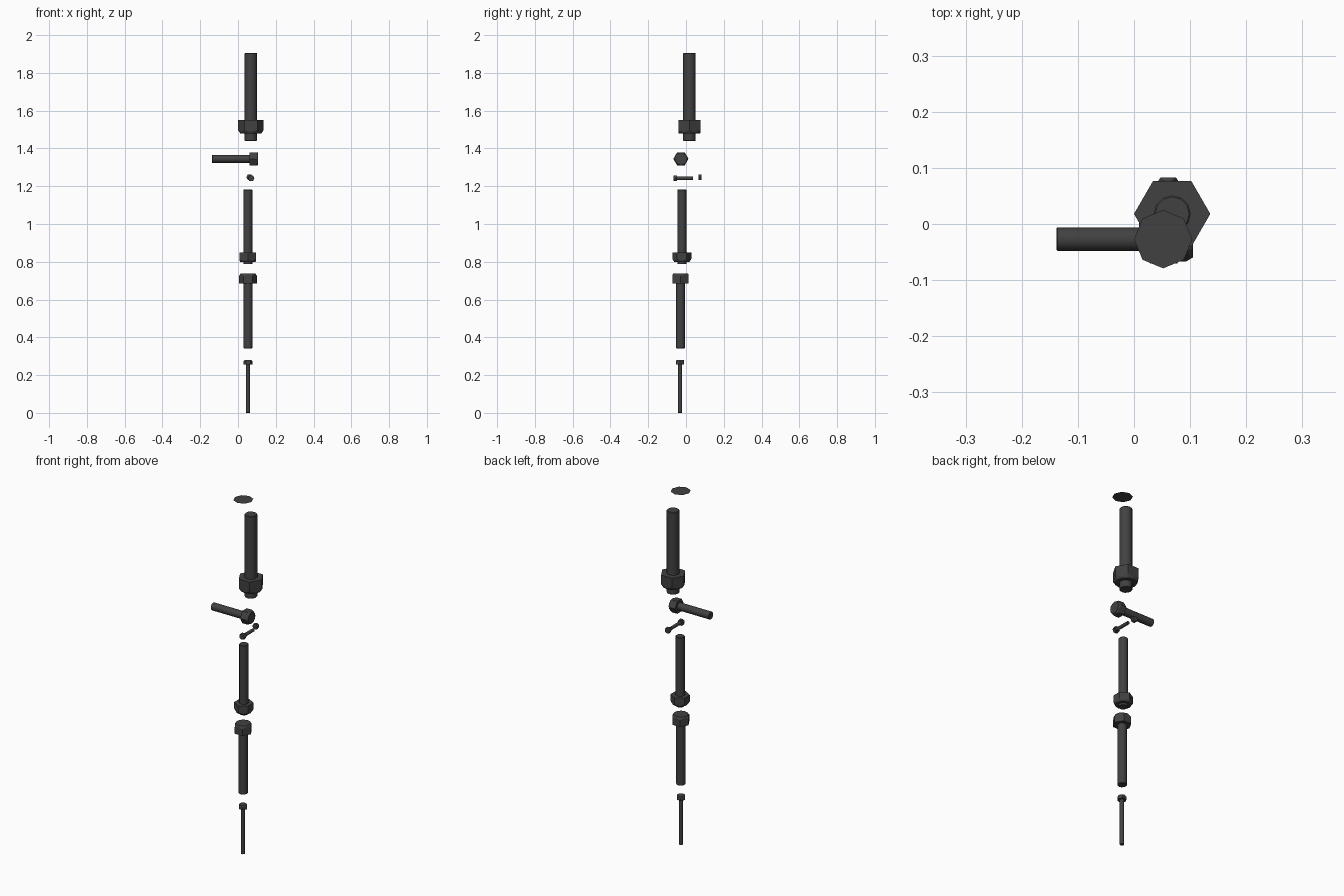
import bpy, bmesh, math
from mathutils import Matrix, Vector

if "Cube" in bpy.data.objects:
    bpy.data.objects.remove(bpy.data.objects["Cube"])

metal = bpy.data.materials.new("dark_steel")
metal.diffuse_color = (0.053, 0.053, 0.053, 1)
metal.use_nodes = True
metal.node_tree.nodes["Principled BSDF"].inputs["Base Color"].default_value = metal.diffuse_color


def make(name, rings, matrix, smooth=False):
    """Loft equal-length rings of points and cap both ends."""
    bm = bmesh.new()
    rows = [[bm.verts.new(p) for p in ring] for ring in rings]
    n = len(rows[0])
    for a, b in zip(rows, rows[1:]):
        for i in range(n):
            j = (i + 1) % n
            bm.faces.new((a[i], a[j], b[j], b[i]))
    bm.faces.new(rows[-1])
    if len(rows) > 1:
        bm.faces.new(rows[0][::-1])
        bmesh.ops.recalc_face_normals(bm, faces=bm.faces)
    mesh = bpy.data.meshes.new(name)
    bm.to_mesh(mesh)
    bm.free()
    mesh.materials.append(metal)
    ob = bpy.data.objects.new(name, mesh)
    ob.matrix_world = matrix
    bpy.context.collection.objects.link(ob)
    if smooth:
        bpy.ops.object.select_all(action='DESELECT')
        ob.select_set(True)
        bpy.context.view_layer.objects.active = ob
        bpy.ops.object.shade_smooth_by_angle(angle=math.radians(40))
    return ob


def circle(r, z, n=12):
    return [(r * math.cos(2 * math.pi * i / n), r * math.sin(2 * math.pi * i / n), z)
            for i in range(n)]


def shaft(name, matrix, r, z0, z1):
    b = r * 0.08
    make(name, [circle(r - b, z0), circle(r, z0 + b), circle(r, z1 - b), circle(r - b, z1)],
         matrix, True)


def hexagon(name, matrix, R, flat_end, cut_end, turn=0):
    """Hex prism whose corners are cut off at cut_end."""
    a = R * math.cos(math.pi / 6)
    h = cut_end - flat_end

    def ring(corner_r, mid_r, corner_z, mid_z):
        return [((corner_r if i % 2 == 0 else mid_r) * math.cos(i * math.pi / 6 + turn),
                 (corner_r if i % 2 == 0 else mid_r) * math.sin(i * math.pi / 6 + turn),
                 corner_z if i % 2 == 0 else mid_z) for i in range(12)]
    make(name, [ring(R, a, flat_end, flat_end),
                ring(R, a, flat_end + h * 0.72, flat_end + h * 0.9),
                ring(a * 0.94, a * 0.94, cut_end, cut_end)], matrix)


def at(x, y, z=0):
    return Matrix.Translation(Vector((x, y, z)))


quarter = math.pi / 2

# flat washer disc at the top
make("washer_disc", [circle(0.052, 0, 8)], at(0.052, -0.027, 2.0))

# large threaded rod with its nut
m = at(0.068, 0.018)
shaft("large_shaft", m, 0.033, 1.44, 1.905)
hexagon("large_nut", m, 0.068, 1.55, 1.478)

# horizontal bolt, head towards +x
m = at(0, -0.027, 1.345) @ Matrix.Rotation(quarter, 4, 'Y')
shaft("side_bolt_shaft", m, 0.021, -0.138, 0.065)
hexagon("side_bolt_head", m, 0.040, 0.06, 0.105, quarter)

# tiny bolt along y with a loose nut behind
turn_y = Matrix.Rotation(-quarter, 4, 'X')
m = at(0.069, 0, 1.242) @ turn_y
shaft("tiny_bolt_shaft", m, 0.009, -0.055, 0.038)
hexagon("tiny_bolt_head", m, 0.018, -0.048, -0.066)
hexagon("tiny_nut", at(0.061, 0, 1.248) @ turn_y, 0.017, 0.065, 0.083)

# medium rod with a nut near its lower end
m = at(0.052, -0.022)
shaft("medium_shaft", m, 0.024, 0.787, 1.182)
hexagon("medium_nut", m, 0.050, 0.85, 0.80, quarter)

# medium bolt, head up
m = at(0.053, -0.029)
shaft("hanging_bolt_shaft", m, 0.024, 0.342, 0.70)
hexagon("hanging_bolt_head", m, 0.048, 0.686, 0.738)

# thin bolt at the bottom
m = at(0.053, -0.031)
shaft("thin_bolt_shaft", m, 0.011, 0.0, 0.265)
hexagon("thin_bolt_head", m, 0.024, 0.256, 0.279)
